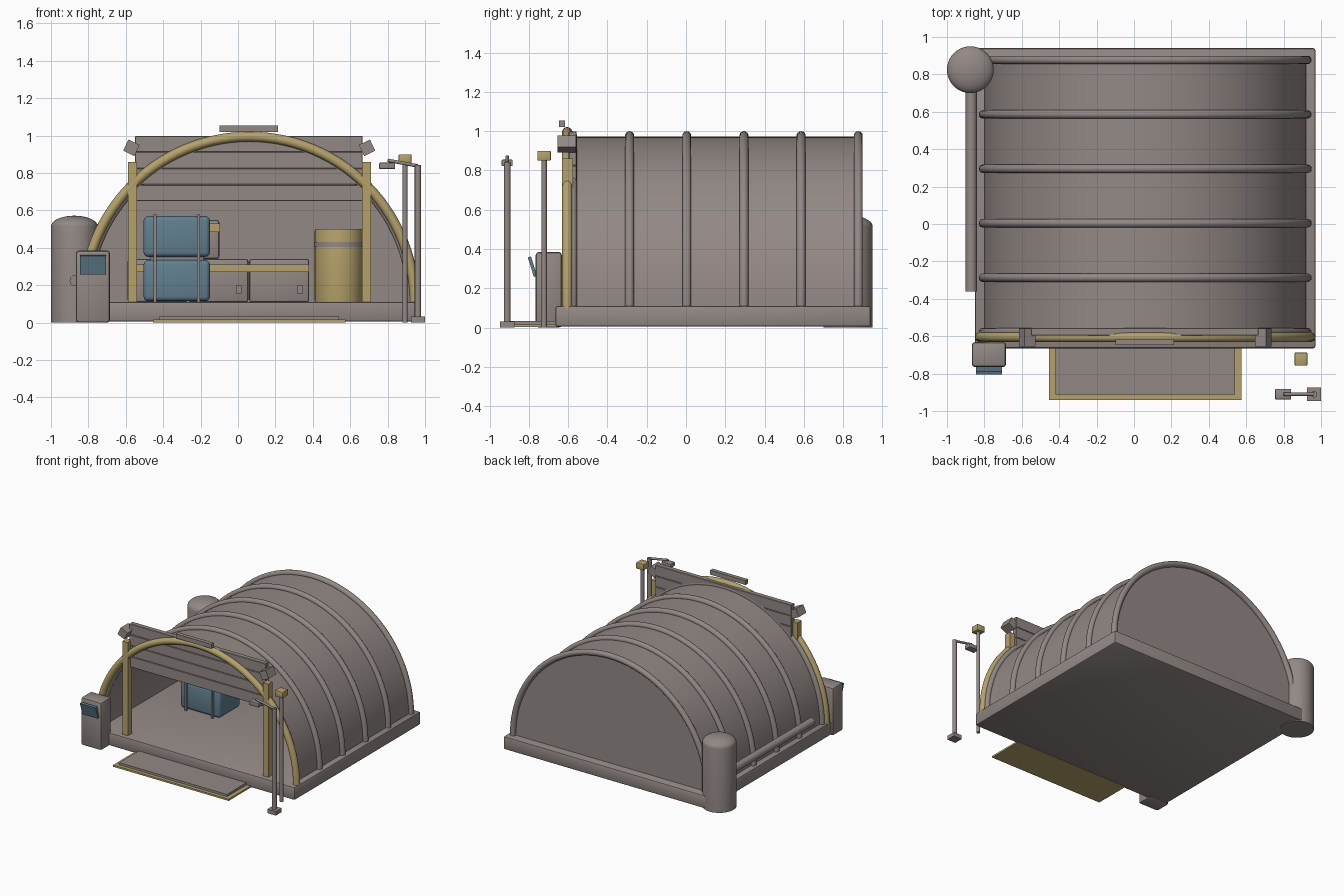
import bpy, bmesh, math
from mathutils import Matrix, Vector

if "Cube" in bpy.data.objects:
    bpy.data.objects.remove(bpy.data.objects["Cube"])


def material(name, rgb):
    m = bpy.data.materials.new(name)
    m.diffuse_color = (*rgb, 1)
    m.use_nodes = True
    m.node_tree.nodes["Principled BSDF"].inputs["Base Color"].default_value = m.diffuse_color
    return m


GREY = material("warm_grey", (0.29, 0.25, 0.235))
GOLD = material("dull_gold", (0.46, 0.36, 0.145))
BLUE = material("steel_blue", (0.12, 0.215, 0.275))
CX, CZ = 0.06, 0.11          # axis of the vault


def finish(name, bm, mat, smooth=False):
    bmesh.ops.recalc_face_normals(bm, faces=bm.faces)
    me = bpy.data.meshes.new(name)
    bm.to_mesh(me)
    bm.free()
    me.materials.append(mat)
    ob = bpy.data.objects.new(name, me)
    bpy.context.collection.objects.link(ob)
    if smooth:
        bpy.ops.object.select_all(action='DESELECT')
        ob.select_set(True)
        bpy.context.view_layer.objects.active = ob
        bpy.ops.object.shade_smooth_by_angle(angle=math.radians(35))
    return ob


def box(name, mat, x, y, z, bevel=0.0, segs=2, rot_x=0.0, rot_y=0.0):
    """Box from (min, max) ranges, turned about its own centre."""
    bm = bmesh.new()
    bmesh.ops.create_cube(bm, size=1)
    bmesh.ops.scale(bm, verts=bm.verts, vec=(x[1] - x[0], y[1] - y[0], z[1] - z[0]))
    if bevel:
        bmesh.ops.bevel(bm, geom=bm.edges[:], offset=bevel, segments=segs,
                        profile=0.5, affect='EDGES')
    mid = Vector((sum(x) / 2, sum(y) / 2, sum(z) / 2))
    bm.transform(Matrix.Translation(mid) @ Matrix.Rotation(rot_y, 4, 'Y')
                 @ Matrix.Rotation(rot_x, 4, 'X'))
    return finish(name, bm, mat, bevel > 0)


def rod(name, mat, a, b, r, sides=20):
    a, b = Vector(a), Vector(b)
    bm = bmesh.new()
    bmesh.ops.create_cone(bm, cap_ends=True, segments=sides, radius1=r, radius2=r,
                          depth=(b - a).length)
    bm.transform(Matrix.Translation((a + b) / 2)
                 @ (b - a).to_track_quat('Z', 'Y').to_matrix().to_4x4())
    return finish(name, bm, mat, True)


def lathe(name, mat, x, y, profile, sides=40):
    bm = bmesh.new()
    vs = [bm.verts.new((r, 0, z)) for r, z in profile]
    es = [bm.edges.new(p) for p in zip(vs, vs[1:])]
    bmesh.ops.spin(bm, geom=vs + es, cent=(0, 0, 0), axis=(0, 0, 1),
                   angle=2 * math.pi, steps=sides)
    bmesh.ops.remove_doubles(bm, verts=bm.verts, dist=1e-4)
    bm.transform(Matrix.Translation((x, y, 0)))
    return finish(name, bm, mat, True)


def arch(name, mat, y, radius, r, steps=56, sides=14):
    """Half ring of round tube standing on the base."""
    bm = bmesh.new()
    rings = []
    for i in range(steps + 1):
        t = -0.02 + (math.pi + 0.04) * i / steps
        ring = []
        for j in range(sides):
            p = 2 * math.pi * j / sides
            d = radius + r * math.cos(p)
            ring.append(bm.verts.new((CX + d * math.cos(t), y + r * math.sin(p),
                                      CZ + d * math.sin(t))))
        rings.append(ring)
    for a, b in zip(rings, rings[1:]):
        for j in range(sides):
            k = (j + 1) % sides
            bm.faces.new((a[j], a[k], b[k], b[j]))
    bm.faces.new(rings[0])
    bm.faces.new(rings[-1])
    return finish(name, bm, mat, True)


def vault(name, mat, r_out, r_in, y0, y1, steps=56):
    """Half cylinder along y: a shell, or a solid disc when r_in is 0."""
    def arc(r):
        return [(CX + r * math.cos(math.pi * i / steps), CZ + r * math.sin(math.pi * i / steps))
                for i in range(steps + 1)]
    bm = bmesh.new()
    if r_in:
        loops = [[bm.verts.new((px, y, pz)) for px, pz in arc(r)]
                 for r, y in ((r_out, y0), (r_out, y1), (r_in, y1), (r_in, y0))]
        for n in range(4):
            a, b = loops[n], loops[(n + 1) % 4]
            for i in range(steps):
                bm.faces.new((a[i], a[i + 1], b[i + 1], b[i]))
        for e in (0, -1):
            bm.faces.new([l[e] for l in loops])
    else:
        f = bm.faces.new([bm.verts.new((px, y0, pz)) for px, pz in arc(r_out)])
        g = bmesh.ops.extrude_face_region(bm, geom=[f])
        bmesh.ops.translate(bm, vec=(0, y1 - y0, 0),
                            verts=[v for v in g['geom'] if isinstance(v, bmesh.types.BMVert)])
    return finish(name, bm, mat, True)


# Base slab, vaulted shell, back wall and ribs
box("base_slab", GREY, (-0.85, 0.97), (-0.665, 0.94), (0.005, 0.11), 0.012)
vault("vault_shell", GREY, 0.862, 0.845, -0.57, 0.88)
vault("back_wall", GREY, 0.85, 0, 0.85, 0.872)
for i in range(6):
    arch(f"shell_rib_{i + 1}", GREY, -0.578 + 0.291 * i, 0.867, 0.023)

# Front portal: gold arch, posts, slatted raised door, sign plate, flood lamps
arch("front_arch", GOLD, -0.605, 0.885, 0.026)
for side, x in (("left", -0.565), ("right", 0.687)):
    box(f"door_post_{side}", GOLD, (x - 0.024, x + 0.024), (-0.63, -0.575), (0.11, 0.86))
for i in range(4):
    z = 0.65 + i * 0.0875
    box(f"door_slat_{i + 1}", GREY, (-0.55, 0.665), (-0.597, -0.557), (z, z + 0.0865), 0.003, 1)
box("sign_plate", GREY, (-0.1, 0.215), (-0.647, -0.615), (1.02, 1.055))
for side, x, a in (("left", -0.57, 0.45), ("right", 0.69, -0.45)):
    box(f"flood_lamp_{side}", GREY, (x - 0.033, x + 0.033), (-0.655, -0.56),
        (0.902, 0.968), rot_y=a)

# Entry ramp with gold border
box("ramp_border", GOLD, (-0.455, 0.575), (-0.94, -0.64), (0.002, 0.016))
box("ramp_plate", GREY, (-0.42, 0.54), (-0.912, -0.64), (0.014, 0.034))

# Control kiosk with tilted screen
box("kiosk", GREY, (-0.867, -0.684), (-0.765, -0.632), (0.0, 0.385), 0.016)
box("kiosk_screen", BLUE, (-0.845, -0.705), (-0.79, -0.773), (0.258, 0.362), rot_x=0.3)

# Storage tank and its feed pipe
dome = [(0.125 * math.cos(t), 0.515 + 0.057 * math.sin(t))
        for t in [math.pi / 2 * i / 8 for i in range(8)]]
lathe("tank", GREY, -0.875, 0.825, [(0, 0), (0.125, 0)] + dome + [(0, 0.572)])
rod("feed_pipe", GREY, (-0.87, -0.36, 0.225), (-0.87, 0.75, 0.225), 0.03)

# Marker post with gold beacon
rod("beacon_post", GREY, (0.893, -0.722, 0.0), (0.893, -0.722, 0.86), 0.014)
box("beacon", GOLD, (0.858, 0.928), (-0.757, -0.687), (0.85, 0.9), 0.006)

# Lamp post with arm
box("lamp_base", GREY, (0.925, 1.0), (-0.947, -0.873), (0.0, 0.032))
rod("lamp_post", GREY, (0.962, -0.91, 0.02), (0.962, -0.91, 0.842), 0.017)
rod("lamp_arm", GREY, (0.962, -0.91, 0.838), (0.8, -0.91, 0.868), 0.009, 12)
box("lamp_head", GREY, (0.755, 0.84), (-0.938, -0.882), (0.822, 0.855), 0.004)

# Stacked blue crates with straps
for n, z0, z1 in (("lower", 0.115, 0.335), ("upper", 0.352, 0.57)):
    box(f"crate_{n}", BLUE, (-0.505, -0.15), (-0.02, 0.25), (z0, z1), 0.025, 3)
box("crate_spacer", GREY, (-0.47, -0.185), (0.01, 0.22), (0.33, 0.356))
for i, x in enumerate((-0.445, -0.21)):
    for n, y in (("front", -0.027), ("back", 0.257)):
        box(f"crate_strap_{i + 1}_{n}", GREY, (x - 0.008, x + 0.008),
            (y - 0.008, y + 0.008), (0.11, 0.572))
    box(f"crate_strap_{i + 1}_top", GREY, (x - 0.008, x + 0.008), (-0.03, 0.26), (0.565, 0.577))

# Rear cabinets with gold rail
for i in range(3):
    x = -0.59 + i * 0.325
    box(f"cabinet_{i + 1}", GREY, (x, x + 0.32), (0.55, 0.82), (0.11, 0.34), 0.012)
    box(f"cabinet_handle_{i + 1}", GREY, (x + 0.255, x + 0.285), (0.535, 0.552), (0.155, 0.2))
box("cabinet_rail", GOLD, (-0.585, 0.38), (0.532, 0.552), (0.27, 0.31))

# Small device on the cabinets
box("device", GREY, (-0.21, -0.1), (0.6, 0.72), (0.34, 0.55), 0.015)
box("device_panel", GOLD, (-0.16, -0.097), (0.588, 0.604), (0.485, 0.53))

# Gold drum with grey hoop
lathe("drum", GOLD, 0.54, 0.5, [(0, 0.11), (0.128, 0.11), (0.13, 0.12), (0.13, 0.49),
                                (0.128, 0.5), (0, 0.5)])
lathe("drum_hoop", GREY, 0.54, 0.5, [(0.125, 0.405), (0.134, 0.405), (0.134, 0.43), (0.125, 0.43)])
